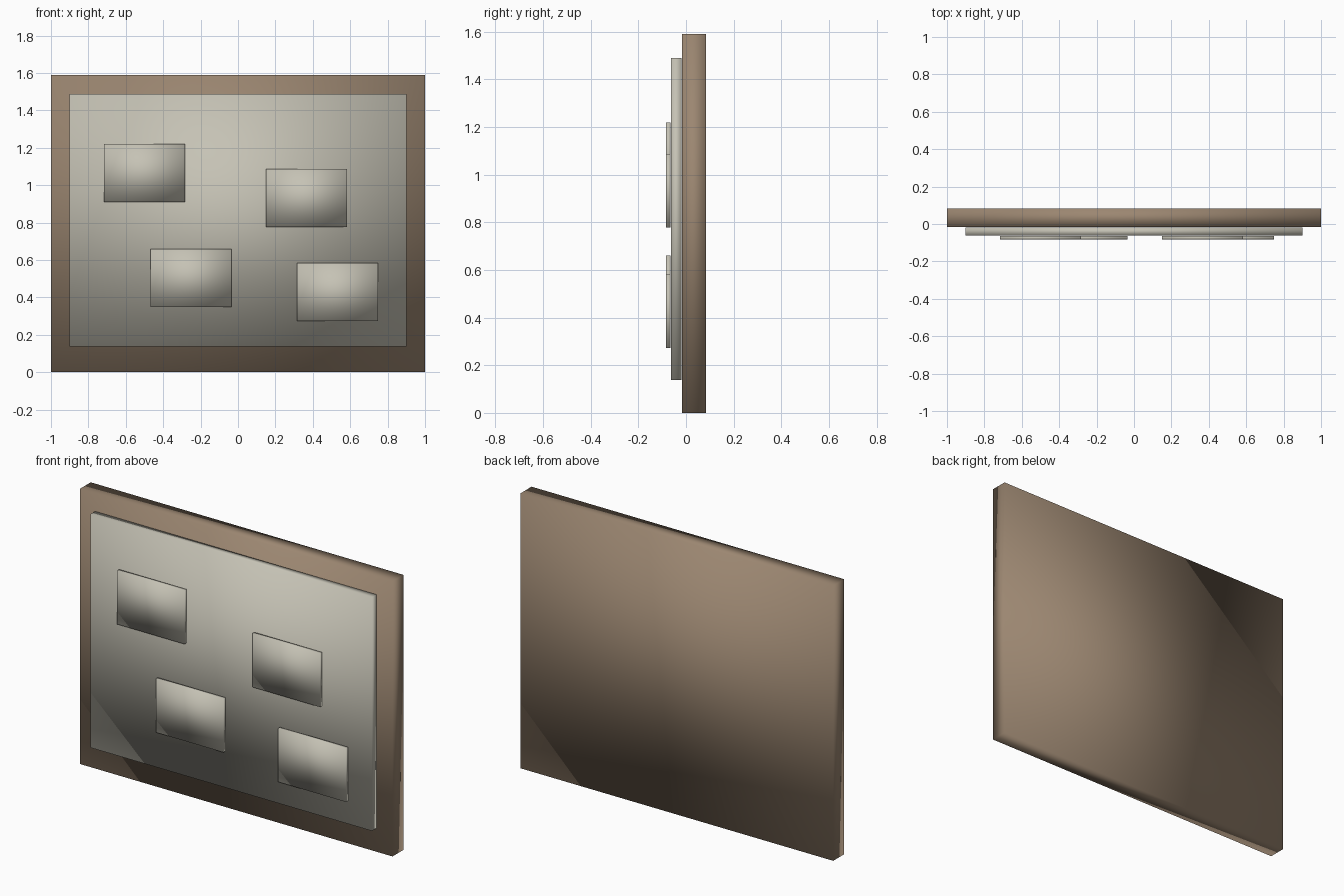
import bpy

if "Cube" in bpy.data.objects:
    bpy.data.objects.remove(bpy.data.objects["Cube"], do_unlink=True)


def material(name, rgb):
    mat = bpy.data.materials.new(name)
    mat.use_nodes = True
    color = (*rgb, 1.0)
    mat.diffuse_color = color
    mat.node_tree.nodes["Principled BSDF"].inputs["Base Color"].default_value = color
    return mat


def slab(name, x, z, width, height, front, back, mat):
    """Soft-shaded box centred on x and z, running from front to back in y."""
    bpy.ops.mesh.primitive_cube_add(size=1, location=(x, (front + back) / 2, z))
    obj = bpy.context.object
    obj.name = obj.data.name = name
    obj.scale = (width, back - front, height)
    bpy.ops.object.transform_apply(location=False, rotation=False, scale=True)
    bpy.ops.object.shade_smooth()
    obj.data.materials.append(mat)
    return obj


wood = material("brown wood", (0.33, 0.24, 0.165))
paper = material("pale grey paper", (0.56, 0.54, 0.46))

# Wooden backing board and the raised panel on its front
slab("backing_board", 0, 0.795, 2.0, 1.59, -0.017, 0.083, wood)
slab("front_panel", 0, 0.813, 1.8, 1.35, -0.062, -0.019, paper)

# Four pinned notes
notes = {
    "upper_right_note": (-0.50, 1.064),
    "upper_left_note": (0.366, 0.932),
    "lower_right_note": (-0.251, 0.505),
    "lower_left_note": (0.532, 0.428),
}
for name, (x, z) in notes.items():
    slab(name, x, z, 0.433, 0.31, -0.083, -0.064, paper)
